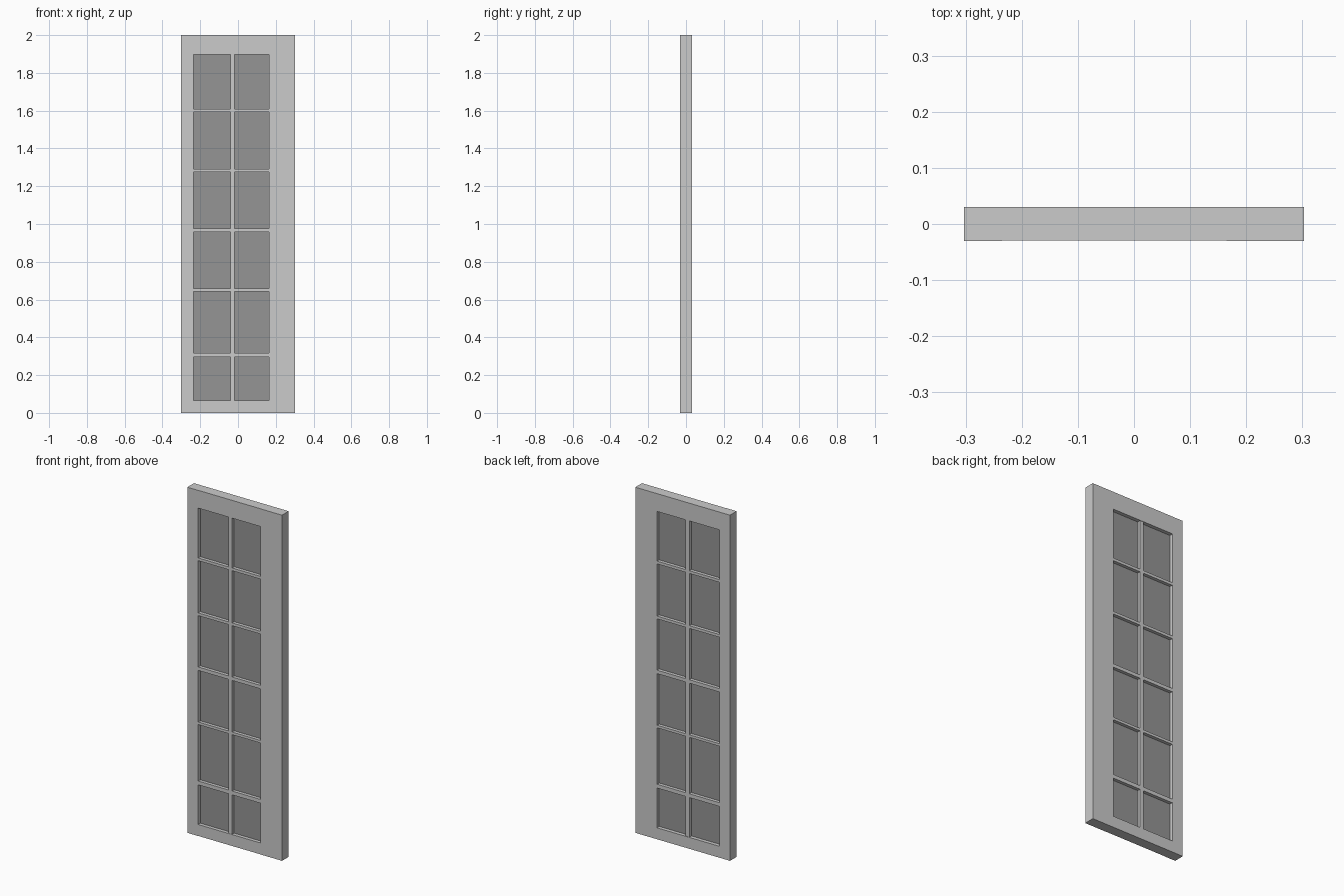
import bpy

if "Cube" in bpy.data.objects:
    bpy.data.objects.remove(bpy.data.objects["Cube"])

W, D, H = 0.303, 0.0305, 2.0          # half width, half depth, height
X0, X1 = -0.235, 0.165                # glazed opening
Z0, Z1 = 0.066, 1.897


def box(name, x, y, z, mat=None):
    """Axis-aligned box from (min, max) ranges."""
    bpy.ops.mesh.primitive_cube_add(size=1)
    ob = bpy.context.object
    ob.name = name
    for v in ob.data.vertices:
        v.co = [r[0] if c < 0 else r[1] for c, r in zip(v.co, (x, y, z))]
    if mat:
        ob.data.materials.append(mat)
    return ob


glass = bpy.data.materials.new("dark_glass")
glass.diffuse_color = (0.3, 0.3, 0.3, 1)
glass.use_nodes = True
glass.node_tree.nodes["Principled BSDF"].inputs["Base Color"].default_value = glass.diffuse_color

# Frame: stiles run full height, rails sit a hair behind their front face
box("left_stile", (-W, X0), (-D, D), (0, H))
box("right_stile", (X1, W), (-D, D), (0, H))
box("bottom_rail", (X0, X1), (-D + 0.001, D), (0, Z0))
box("top_rail", (X0, X1), (-D + 0.001, D), (Z1, H))

# Glass sheet, recessed on both faces
box("glass_pane", (X0, X1), (-0.009, 0.009), (Z0, Z1), glass)

# Glazing bars: one upright, five cross bars each side of it, on both faces
BX0, BX1 = -0.041, -0.018
bars = [(0.306, 0.022), (0.651, 0.015), (0.967, 0.02), (1.282, 0.016), (1.6, 0.016)]
for side, y in (("front", (-0.028, -0.009)), ("back", (0.009, 0.028))):
    box(f"{side}_upright_bar", (BX0, BX1), y, (Z0, Z1))
    for z, t in bars:
        for x in ((X0, BX0), (BX1, X1)):
            box(f"{side}_cross_bar", x, y, (z - t / 2, z + t / 2))
